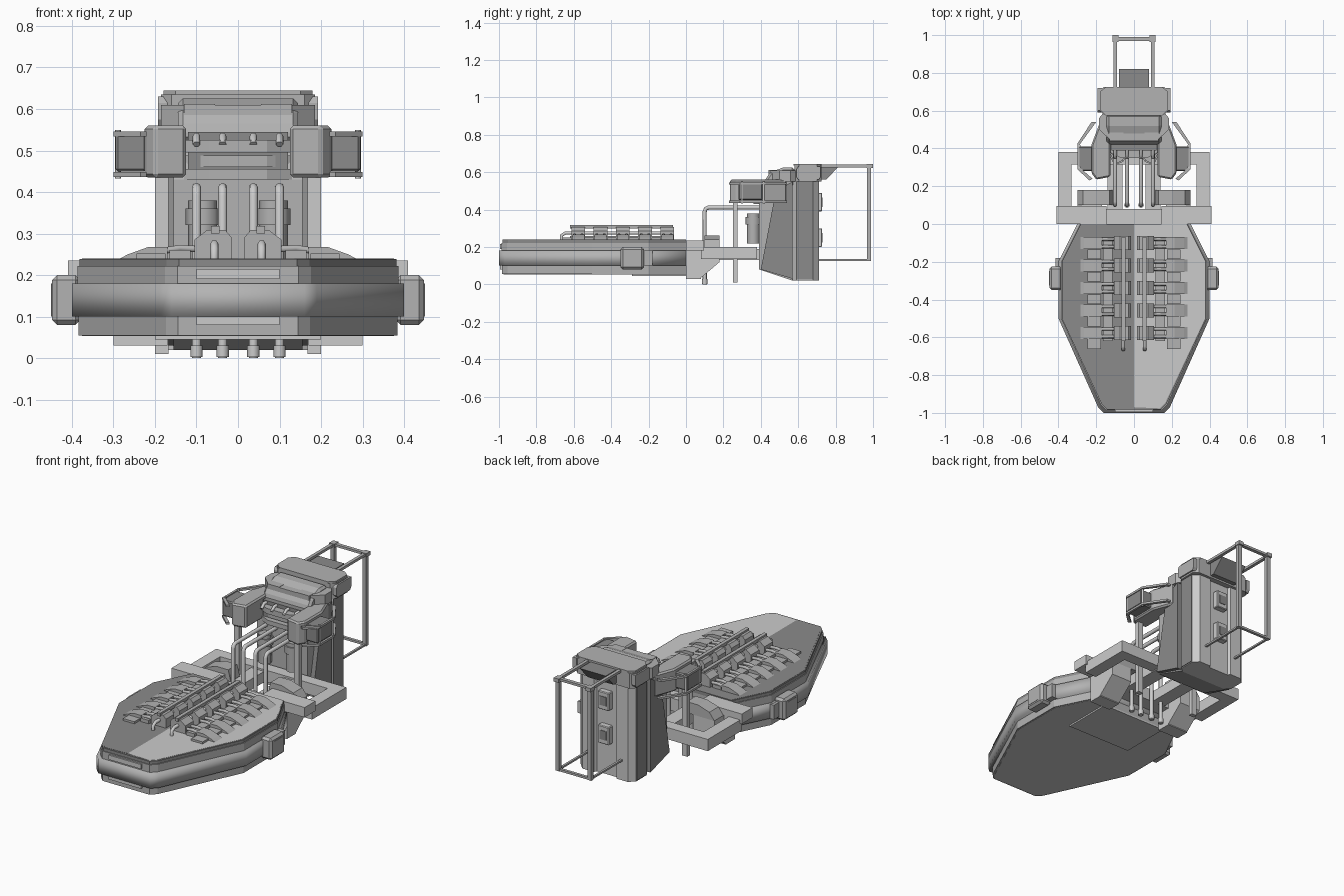
import bpy, math

def mesh(name, verts, faces, bevel=0.0):
    me = bpy.data.meshes.new(name)
    me.from_pydata(verts, [], faces)
    ob = bpy.data.objects.new(name, me)
    bpy.context.collection.objects.link(ob)
    if bevel:
        m = ob.modifiers.new("bevel", 'BEVEL')
        m.width, m.segments = bevel, 1
    return ob

def prism(name, pts, axis, a, b, bevel=0.0):
    """Extrude a 2D outline along an axis; the outline uses the other two axes in order."""
    def v(p, t):
        q = list(p)
        q.insert("xyz".index(axis), t)
        return q
    n = len(pts)
    verts = [v(p, a) for p in pts] + [v(p, b) for p in pts]
    area = sum(pts[i][0]*pts[(i+1) % n][1] - pts[(i+1) % n][0]*pts[i][1] for i in range(n))
    faces = [tuple(range(n))[::-1], tuple(range(n, 2*n))]
    faces += [(i, (i+1) % n, n+(i+1) % n, n+i) for i in range(n)]
    if (area < 0) ^ (b < a) ^ (axis == 'y'):
        faces = [f[::-1] for f in faces]
    return mesh(name, verts, faces, bevel)

def box(name, x, y, z, bevel=0.0):
    x = sorted(x)
    return prism(name, [(x[0], y[0]), (x[1], y[0]), (x[1], y[1]), (x[0], y[1])], 'z', z[0], z[1], bevel)

def tube(name, pts, r, res=1):
    cu = bpy.data.curves.new(name, 'CURVE')
    cu.dimensions, cu.bevel_depth, cu.bevel_resolution, cu.use_fill_caps = '3D', r, res, True
    sp = cu.splines.new('POLY')
    sp.points.add(len(pts)-1)
    for p, c in zip(sp.points, pts):
        p.co = (*c, 1)
    ob = bpy.data.objects.new(name, cu)
    bpy.context.collection.objects.link(ob)
    return ob

def sym(half):
    return half + [(-x, y) for x, y in reversed(half)]

# hull: stacked slices of one outline
half = [(0.16, -1), (0.19, -0.97), (0.4, -0.5), (0.4, -0.2), (0.3, 0)]
def hull_slice(name, inset, z0, z1):
    return prism(name, sym([(x - inset, y + inset if y < -0.9 else y) for x, y in half]), 'z', z0, z1)
hull_slice("hull_lower", 0.016, 0.055, 0.10)
hull_slice("hull_belt", 0.0, 0.10, 0.18).data.shade_smooth()
hull_slice("hull_upper", 0.014, 0.18, 0.222)
hull_slice("hull_rim", 0.018, 0.222, 0.239)
box("nose_plate_top", (-0.1, 0.1), (-0.995, -0.95), (0.19, 0.215))
box("nose_plate_bottom", (-0.1, 0.1), (-0.995, -0.95), (0.08, 0.1))
box("belly_box", (-0.2, 0.2), (-0.29, 0), (0.045, 0.06))

rows = [-0.10 - 0.119*i for i in range(5)]
for s, side in ((-1, "left"), (1, "right")):
    # deck and belly plating
    plate = [(0, -0.97)] + [(s*(x - 0.024), y + 0.024 if y < -0.9 else y) for x, y in half] + [(0, 0)]
    prism("deck_plate_" + side, plate, 'z', 0.235, 0.2405)
    prism("belly_plate_" + side, plate, 'z', 0.0535, 0.06)

    # deck machinery: five rows per side
    for y in rows:
        prism("cylinder_head", [(s*a, b) for a, b in
              [(0.015, 0.238), (0.015, 0.29), (0.03, 0.308), (0.075, 0.308), (0.105, 0.285), (0.105, 0.238)]],
              'y', y-0.037, y+0.037)
        prism("exhaust_scoop", [(s*a, b) for a, b in
              [(0.17, 0.238), (0.17, 0.268), (0.215, 0.268), (0.265, 0.25), (0.288, 0.238)]],
              'y', y-0.032, y+0.032)
        for dy in (-0.02, 0.02):
            tube("link_pipe", [(s*0.09, y+dy, 0.262), (s*0.14, y+dy, 0.265), (s*0.2, y+dy, 0.255)], 0.009)
        box("spacer_block", (s*0.175, s*0.245), (y-0.085, y-0.034), (0.238, 0.252))
    box("deck_rail", (s*0.115, s*0.165), (-0.62, -0.07), (0.238, 0.26))
    tube("deck_pipe", [(s*0.057, -0.665, 0.24), (s*0.057, -0.665, 0.262),
                       (s*0.057, -0.645, 0.275), (s*0.057, -0.08, 0.275)], 0.01)
    box("top_rail", (s*0.045, s*0.065), (-0.62, -0.07), (0.3, 0.318))

    # side pods
    box("side_pod", (s*0.38, s*0.448), (-0.35, -0.225), (0.08, 0.2), 0.012)
    box("side_pod_plate", (s*0.445, s*0.45), (-0.325, -0.25), (0.1, 0.18))
    box("side_pod_mount", (s*0.37, s*0.415), (-0.24, -0.18), (0.1, 0.18))

    # rear frame
    box("frame_end", (s*0.145, s*0.41), (0, 0.095), (0.18, 0.235))
    box("frame_arm", (s*0.33, s*0.4), (0.08, 0.38), (0.135, 0.2))
    box("hull_bracket", (s*0.17, s*0.3), (0, 0.08), (0.03, 0.2))
    prism("bracket_wedge", [(0.08, 0.035), (0.18, 0.12), (0.18, 0.2), (0.08, 0.2)], 'x', s*0.17, s*0.3)
    prism("bracket_cap", [(s*a, b) for a, b in
          [(0.115, 0.2), (0.13, 0.262), (0.2, 0.262), (0.27, 0.24), (0.3, 0.2)]], 'y', 0.1, 0.18)
    box("spine_beam", (s*0.06, s*0.14), (-0.05, 0.5), (0.13, 0.19))

    # vertical post and pumps in front of the tower
    box("tower_post", (s*0.168, s*0.2), (0.25, 0.275), (0.01, 0.44))
    tube("pump", [(s*0.085, 0.36, 0.22), (s*0.085, 0.36, 0.38)], 0.035, 2)
    tube("pump_collar", [(s*0.085, 0.36, 0.32), (s*0.085, 0.36, 0.36)], 0.042, 2)
    prism("tower_fin", [(0.4, 0.08), (0.57, 0.03), (0.57, 0.55), (0.48, 0.5)], 'x', s*0.155, s*0.18)
    box("column_panel", (s*0.16, s*0.174), (0.592, 0.678), (0.025, 0.55))

    # feed pipes bending back into the tower
    for x in (0.037, 0.1):
        tube("feed_pipe", [(s*x, 0.1, 0.0), (s*x, 0.1, 0.39), (s*x, 0.106, 0.405),
                           (s*x, 0.12, 0.411), (s*x, 0.42, 0.411)], 0.011, 2)
        tube("pipe_collar", [(s*x, 0.1, 0.003), (s*x, 0.1, 0.03)], 0.015, 2)
        tube("neck_tube", [(s*x, 0.35, 0.515), (s*x, 0.37, 0.535), (s*x, 0.45, 0.535)], 0.009)

    # shoulder blocks and outer guards
    prism("shoulder", [(s*a, b) for a, b in
          [(0.125, 0.25), (0.2, 0.235), (0.225, 0.27), (0.225, 0.42), (0.18, 0.54), (0.125, 0.5)]],
          'z', 0.435, 0.56, 0.008)
    box("arm_pod", (s*0.22, s*0.295), (0.28, 0.41), (0.45, 0.54), 0.006)
    for z in (0.442, 0.54):
        guard = [(0.2, 0.54), (0.225, 0.54), (0.3, 0.425), (0.3, 0.29), (0.235, 0.23), (0.22, 0.24),
                 (0.288, 0.3), (0.288, 0.42)]
        prism("arm_guard", [(s*a, b) for a, b in guard], 'z', z-0.006, z+0.006)
    for y in (0.3, 0.415):
        tube("guard_bolt", [(s*0.289, y, 0.432), (s*0.289, y, 0.55)], 0.007)

    # head side boxes, eye slots, back cage
    prism("head_ear", [(0.6, 0.56), (0.71, 0.56), (0.72, 0.575), (0.72, 0.63), (0.6, 0.63), (0.59, 0.615), (0.59, 0.575)],
          'x', s*0.17, s*0.193)
    box("window", (s*0.055, s*0.13), (0.44, 0.56), (0.585, 0.612))
    box("cage_pole", (s*0.087, s*0.11), (0.968, 0.99), (0.125, 0.64))
    box("cage_top_bar", (s*0.09, s*0.108), (0.7, 0.99), (0.626, 0.64))
    box("cage_low_bar", (s*0.093, s*0.105), (0.7, 0.985), (0.125, 0.135))
    box("cage_knob", (s*0.083, s*0.114), (0.964, 1.0), (0.622, 0.643))

box("frame_front_bar", (-0.2, 0.2), (0, 0.08), (0.13, 0.2))
box("frame_back_bar", (-0.4, 0.4), (0.315, 0.38), (0.135, 0.2))
box("cage_cross_top", (-0.1, 0.1), (0.97, 0.99), (0.628, 0.641))
box("cage_cross_low", (-0.1, 0.1), (0.972, 0.988), (0.125, 0.137))

# tower
prism("tower_front", [(0.39, 0.08), (0.57, 0.02), (0.57, 0.55), (0.44, 0.55), (0.39, 0.43)], 'x', -0.155, 0.155)
prism("tower_column", sym([(0.14, 0.57), (0.17, 0.59), (0.17, 0.68), (0.14, 0.71), (0.07, 0.71), (0.06, 0.695)]),
      'z', 0.02, 0.56)
for z in (0.2, 0.39):
    box("back_latch", (-0.035, 0.035), (0.69, 0.728), (z, z+0.1), 0.004)
    box("back_latch_inset", (-0.02, 0.02), (0.72, 0.731), (z+0.025, z+0.075))

# chest slats between the shoulders
for z0, z1, y in ((0.43, 0.455, 0.36), (0.46, 0.488, 0.38), (0.495, 0.525, 0.35)):
    prism("chest_slat", sym([(0.07, y), (0.13, y+0.03), (0.13, 0.45)]), 'z', z0, z1)
box("chest_core", (-0.12, 0.12), (0.39, 0.5), (0.43, 0.545))

# head: sloped brow in front, block behind, tail wedge
prism("head_brow", [(0.42, 0.52), (0.42, 0.555), (0.45, 0.6), (0.52, 0.625), (0.58, 0.625), (0.58, 0.52)],
      'x', -0.145, 0.145, 0.012)
prism("head_collar", sym([(0.12, 0.44), (0.185, 0.5), (0.185, 0.56), (0.165, 0.585)]), 'z', 0.55, 0.61)
prism("head_block", sym([(0.16, 0.58), (0.185, 0.605), (0.185, 0.7), (0.16, 0.725)]), 'z', 0.55, 0.635)
prism("head_lid", sym([(0.15, 0.575), (0.18, 0.605), (0.18, 0.7), (0.15, 0.725)]), 'z', 0.635, 0.645)
prism("tail_wedge", [(0.71, 0.56), (0.75, 0.56), (0.82, 0.635), (0.71, 0.635)], 'x', -0.08, 0.08)

# grey tones per part
tones = {
    "dark": (0.26, ("deck_plate_left", "arm_pod", "column_panel", "tower_fin", "hull_rim", "chest_core", "tail_wedge",
                    "back_latch_inset")),
    "mid": (0.45, ("head_", "shoulder", "cylinder_head", "exhaust_scoop", "spacer", "deck_rail", "link_pipe", "arm_guard",
                   "chest_slat", "window", "side_pod", "hull_lower", "tower_front", "pump", "cage_", "top_rail",
                   "hull_belt", "hull_upper", "bracket_cap")),
    "steel": (0.6, ("frame_", "feed_pipe", "tower_post", "tower_column", "back_latch", "hull_bracket", "bracket_wedge")),
    "light": (1.0, ("deck_plate_right", "belly_plate_left"))}
for tone, (value, parts) in tones.items():
    mat = bpy.data.materials.new(tone + "_grey")
    mat.diffuse_color = (value, value, value, 1)
    for ob in bpy.data.objects:
        if ob.name.startswith(parts) and not ob.data.materials:
            ob.data.materials.append(mat)
